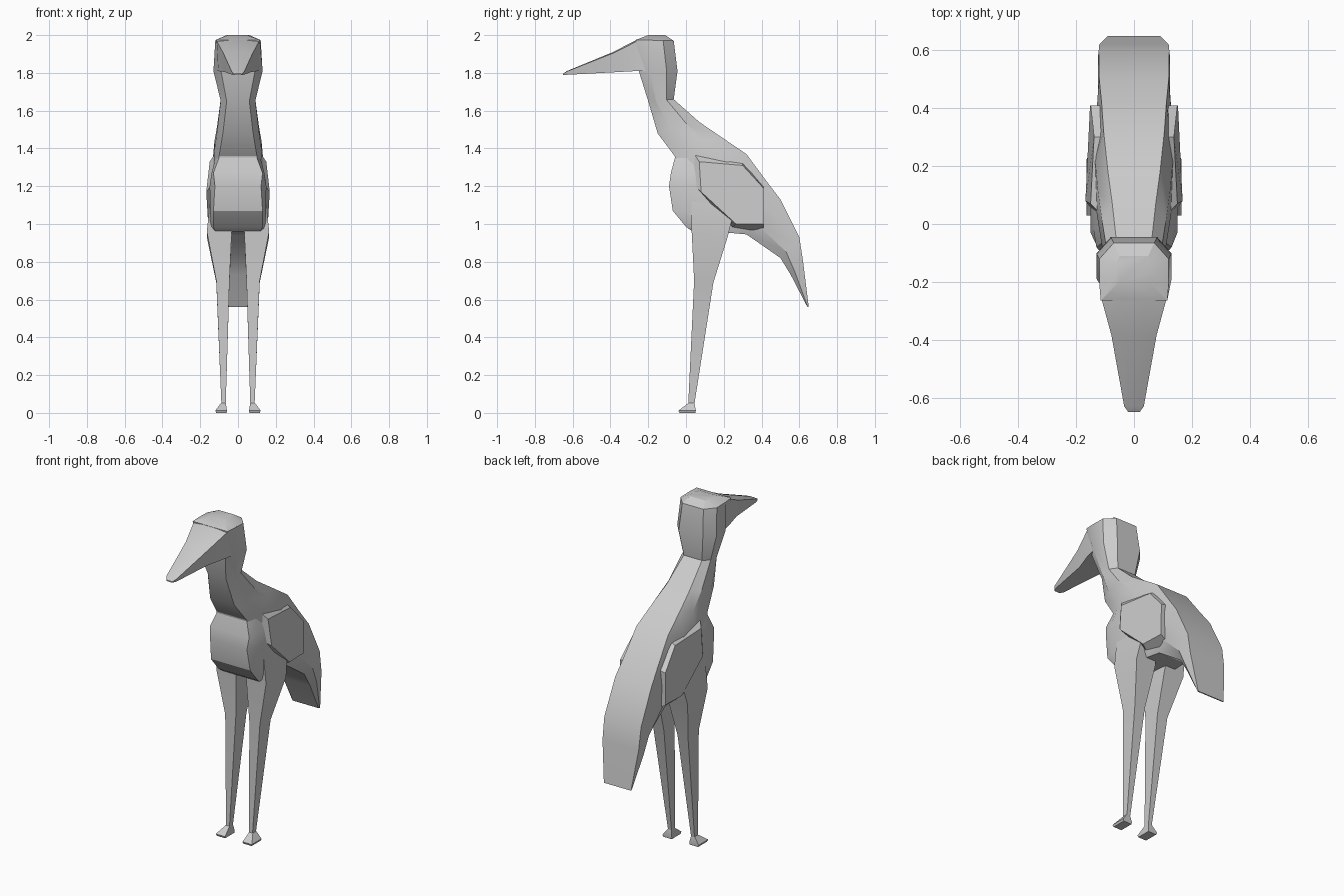
import bpy, bmesh, math

grey = bpy.data.materials.new("light grey")
grey.diffuse_color = (0.6, 0.6, 0.6, 1)


def loft(name, rings, angle=25):
    """Skin closed rings of equal point count and cap both ends."""
    bm = bmesh.new()
    loops = [[bm.verts.new(p) for p in ring] for ring in rings]
    for a, b in zip(loops, loops[1:]):
        for i in range(len(a)):
            j = (i + 1) % len(a)
            bm.faces.new((a[i], a[j], b[j], b[i]))
    bm.faces.new(loops[0])
    bm.faces.new(loops[-1])
    bmesh.ops.recalc_face_normals(bm, faces=bm.faces)
    mesh = bpy.data.meshes.new(name)
    bm.to_mesh(mesh)
    bm.free()
    mesh.materials.append(grey)
    obj = bpy.data.objects.new(name, mesh)
    bpy.context.collection.objects.link(obj)
    bpy.ops.object.select_all(action='DESELECT')
    obj.select_set(True)
    bpy.context.view_layer.objects.active = obj
    bpy.ops.object.shade_smooth_by_angle(angle=math.radians(angle))
    return obj


def section(fy, fz, by, bz, wf, w, wb):
    """Chamfered ring between a front/belly point and a back point."""
    half = [(0, wf), (0.3, w), (0.72, w), (1, wb)]
    pts = half + [(t, -x) for t, x in reversed(half)]
    return [(x, fy + (by - fy) * t, fz + (bz - fz) * t) for t, x in pts]


# head, neck, back and tail in one sweep
loft("body", [section(*s) for s in [
    (-0.20, 2.00, -0.11, 2.00, 0.05, 0.06, 0.05),
    (-0.265, 1.975, -0.065, 1.97, 0.115, 0.12, 0.07),
    (-0.25, 1.81, -0.045, 1.81, 0.09, 0.13, 0.08),
    (-0.20, 1.65, -0.065, 1.66, 0.06, 0.092, 0.06),
    (-0.15, 1.48, 0.07, 1.54, 0.08, 0.11, 0.075),
    (-0.06, 1.36, 0.18, 1.465, 0.10, 0.125, 0.09),
    (-0.03, 1.20, 0.32, 1.37, 0.12, 0.135, 0.105),
    (0.05, 0.97, 0.42, 1.235, 0.12, 0.135, 0.112),
    (0.32, 0.945, 0.50, 1.13, 0.09, 0.125, 0.12),
    (0.50, 0.82, 0.60, 0.93, 0.09, 0.125, 0.122),
    (0.555, 0.73, 0.62, 0.80, 0.09, 0.12, 0.12),
    (0.643, 0.56, 0.65, 0.56, 0.085, 0.09, 0.09)]])

# beak: y, bottom z, top z, bottom half width, top half width
loft("beak", [[(-wb, y, zb), (wb, y, zb), (wt, y, zt), (wt * 0.4, y, zt + c),
               (-wt * 0.4, y, zt + c), (-wt, y, zt)]
              for y, zb, zt, wb, wt, c in [
    (-0.18, 1.81, 1.975, 0.12, 0.118, 0.015),
    (-0.26, 1.81, 1.968, 0.105, 0.112, 0.008),
    (-0.385, 1.803, 1.905, 0.065, 0.078, 0.006),
    (-0.63, 1.79, 1.808, 0.03, 0.034, 0.002),
    (-0.65, 1.789, 1.795, 0.018, 0.02, 0.001)]])

# breast: z, front y, front half width, side half width
loft("breast", [[(-wf, y, z), (wf, y, z), (ws, y + 0.06, z), (ws, 0.16, z),
                 (-ws, 0.16, z), (-ws, y + 0.06, z)]
                for z, y, wf, ws in [
    (1.365, -0.055, 0.095, 0.115),
    (1.27, -0.08, 0.13, 0.14),
    (1.20, -0.09, 0.122, 0.15),
    (1.07, -0.07, 0.13, 0.147),
    (0.985, 0.0, 0.13, 0.15),
    (0.96, 0.035, 0.12, 0.15)]])

for side, s in (("right", 1), ("left", -1)):
    # folded wing: outer panel and its inner outline
    outer = [(0.15, 0.07, 1.33), (0.168, 0.08, 1.17), (0.158, 0.265, 1.0),
             (0.152, 0.41, 1.0), (0.15, 0.41, 1.19), (0.138, 0.30, 1.31)]
    inner = [(0.11, 0.03, 1.39), (0.13, 0.03, 1.22), (0.11, 0.24, 0.98),
             (0.10, 0.41, 0.96), (0.10, 0.41, 1.20), (0.10, 0.30, 1.33)]
    loft(side + "_wing", [[(s * x, y, z) for x, y, z in r]
                          for r in (outer, inner)])

    # thigh and leg: z, inner x, outer x, front y, back y
    loft(side + "_leg", [[(s * a, f, z), (s * b, f, z), (s * b, r, z - d),
                          (s * a, r, z - d)] for z, a, b, f, r, d in [
        (1.15, 0.06, 0.145, 0.03, 0.27, 0.02),
        (0.96, 0.033, 0.165, 0.03, 0.22, 0.03),
        (0.70, 0.045, 0.115, 0.043, 0.145, 0.01),
        (0.05, 0.065, 0.088, 0.012, 0.045, 0)]])

    # small flared foot
    loft(side + "_foot", [[(s * a, f, z), (s * b, f, z), (s * b, r, z),
                           (s * a, r, z)] for z, a, b, f, r in [
        (0.052, 0.065, 0.09, 0.012, 0.045),
        (0.012, 0.058, 0.12, -0.04, 0.052),
        (0.0, 0.06, 0.115, -0.035, 0.05)]])
